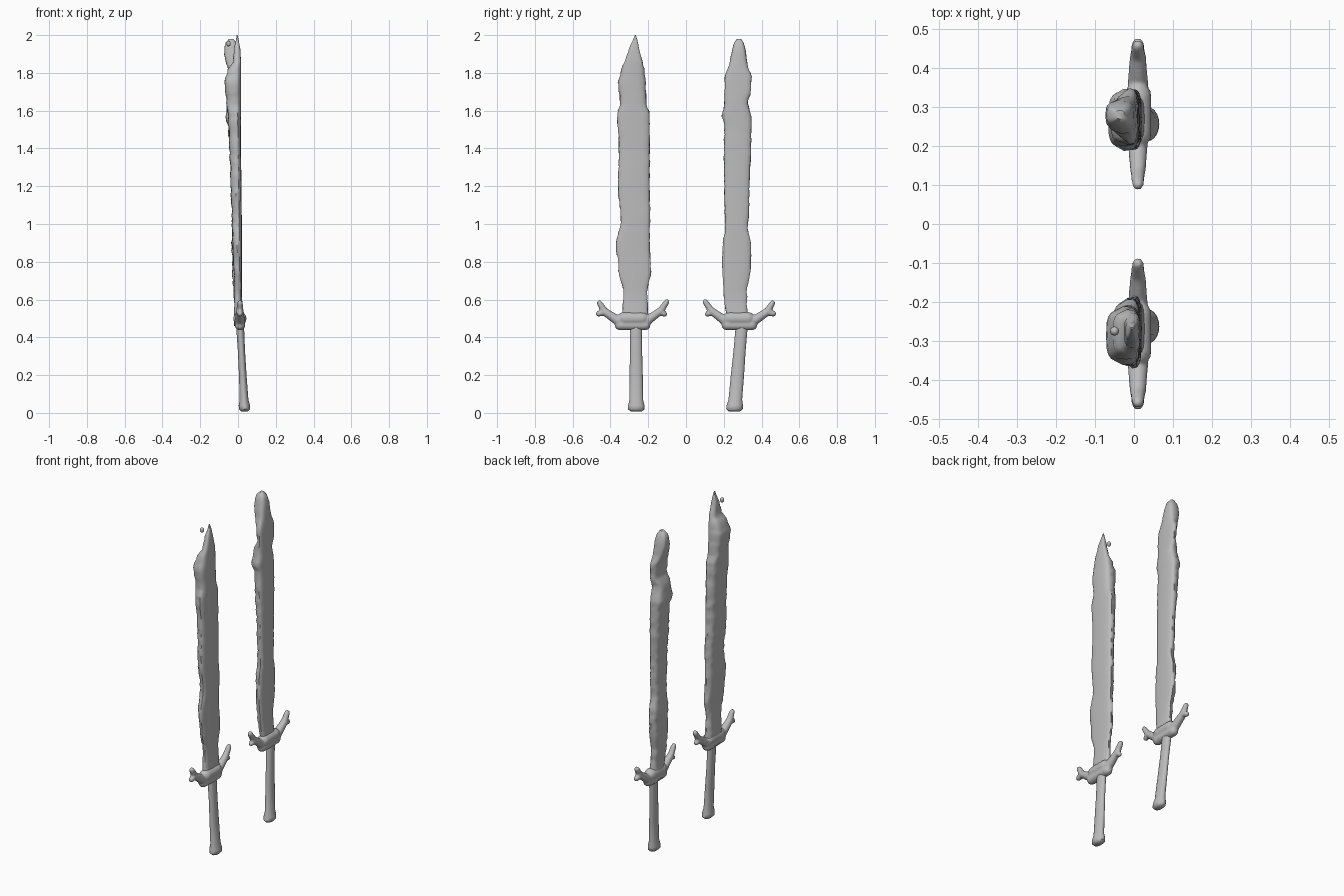
import bpy, bmesh, math, random
from mathutils import Vector

cube = bpy.data.objects.get("Cube")
if cube:
    bpy.data.objects.remove(cube, do_unlink=True)
random.seed(4)

steel = bpy.data.materials.new("worn_grey_metal")
steel.use_nodes = True
GREY = (0.5, 0.5, 0.5, 1)
steel.diffuse_color = GREY
steel.node_tree.nodes["Principled BSDF"].inputs["Base Color"].default_value = GREY


def finish(name, bm, angle=50):
    """Turn a bmesh into a named, smooth-shaded object."""
    bmesh.ops.recalc_face_normals(bm, faces=bm.faces)
    mesh = bpy.data.meshes.new(name)
    bm.to_mesh(mesh)
    bm.free()
    mesh.materials.append(steel)
    obj = bpy.data.objects.new(name, mesh)
    bpy.context.collection.objects.link(obj)
    bpy.ops.object.select_all(action='DESELECT')
    bpy.context.view_layer.objects.active = obj
    obj.select_set(True)
    bpy.ops.object.shade_smooth_by_angle(angle=math.radians(angle))
    return obj


def skin(bm, rings):
    """Bridge successive vertex rings and cap both ends."""
    rings = [[bm.verts.new(p) for p in ring] for ring in rings]
    n = len(rings[0])
    for a, b in zip(rings, rings[1:]):
        for i in range(n):
            j = (i + 1) % n
            bm.faces.new((a[i], a[j], b[j], b[i]))
    bm.faces.new(rings[0])
    bm.faces.new(rings[-1])


def oval(x, y, z, rx, ry, power=1.0, n=20):
    """Horizontal ring; a power below one squares it off."""
    ring = []
    for i in range(n):
        a = math.tau * i / n
        c, s = math.cos(a), math.sin(a)
        ring.append(Vector((x + rx * math.copysign(abs(c) ** power, c),
                            y + ry * math.copysign(abs(s) ** power, s), z)))
    return ring


def limb(bm, start, end, r0, r1):
    """Tapered round limb with ball ends."""
    start, end = Vector(start), Vector(end)
    for p, r in ((start, r0), (end, r1)):
        ball = bmesh.ops.create_icosphere(bm, subdivisions=2, radius=r)
        bmesh.ops.translate(bm, verts=ball["verts"], vec=p)
    axis = end - start
    turn = axis.to_track_quat('Z', 'Y')
    cone = bmesh.ops.create_cone(bm, cap_ends=True, segments=16, radius1=r0,
                                 radius2=r1, depth=axis.length)["verts"]
    for v in cone:
        v.co = turn @ v.co + (start + end) / 2


def blade(name, stations, chips):
    """Ragged blade: stations hold z, low y, high y, back x, front x."""
    rings = []
    for a, b in zip(stations, stations[1:]):
        steps = max(1, round((b[0] - a[0]) / 0.022))
        for k in range(steps):
            t = k / steps
            t = t * t * (3 - 2 * t) if a[0] < 1.8 else t
            z, lo, hi, back, front = (p + (q - p) * t for p, q in zip(a, b))
            z = a[0] + (b[0] - a[0]) * k / steps
            lo -= random.uniform(0, chips)
            hi += random.uniform(0, chips)
            back += random.uniform(-chips, chips)
            ring = oval((back + front) / 2, (lo + hi) / 2, z,
                        (front - back) / 2, (hi - lo) / 2, 0.6)
            # the rear face is narrower than the flat front face
            for p in ring:
                if p.x < (back + front) / 2:
                    p.y = (lo + hi) / 2 + (p.y - (lo + hi) / 2) * 0.88
            rings.append(ring)
    z, lo, hi, back, front = stations[-1]
    rings.append(oval((back + front) / 2, (lo + hi) / 2, z,
                      (front - back) / 2, (hi - lo) / 2, 0.8))
    bm = bmesh.new()
    skin(bm, rings)
    finish(name, bm)


def hilt(prefix, centre, side, foot):
    """Grip, pommel and forked guard; side mirrors the guard along y."""
    grip_y = centre - side * 0.015 if side < 0 else centre + 0.015
    bm = bmesh.new()
    profile = ((0.008, 0.018, 0.03), (0.02, 0.03, 0.044), (0.04, 0.03, 0.043),
               (0.07, 0.023, 0.036), (0.2, 0.02, 0.035), (0.33, 0.019, 0.032),
               (0.46, 0.021, 0.032))
    rings = []
    for z, rx, ry in profile:
        t = z / 0.46
        rings.append(oval(0.036 - 0.025 * t, foot + (grip_y - foot) * t, z, rx, ry))
    skin(bm, rings)
    finish(prefix + "_grip", bm)

    # guard: a stout bar with a forked prong at each end
    def at(y, z, x=0.01):
        return (x, centre + side * y, z)
    bm = bmesh.new()
    limb(bm, at(-0.07, 0.465), at(0.065, 0.465), 0.028, 0.028)
    limb(bm, at(-0.05, 0.5), at(0.05, 0.5), 0.035, 0.035)
    limb(bm, at(-0.075, 0.485), at(-0.15, 0.535), 0.027, 0.021)
    limb(bm, at(-0.15, 0.535), at(-0.178, 0.582), 0.02, 0.015)
    limb(bm, at(-0.15, 0.535), at(-0.182, 0.525), 0.019, 0.016)
    limb(bm, at(0.07, 0.485), at(0.145, 0.54), 0.026, 0.02)
    limb(bm, at(0.145, 0.54), at(0.178, 0.588), 0.019, 0.015)
    limb(bm, at(0.145, 0.535), at(0.166, 0.523), 0.019, 0.015)
    guard = finish(prefix + "_guard", bm)
    fuse = guard.modifiers.new("fuse", 'REMESH')
    fuse.mode = 'VOXEL'
    fuse.voxel_size = 0.006
    fuse.use_smooth_shade = True
    soften = guard.modifiers.new("soften", 'SMOOTH')
    soften.iterations = 4


blade("front_blade", [
    (0.46, -0.34, -0.2, -0.02, 0.03), (0.64, -0.33, -0.205, -0.02, 0.02),
    (0.75, -0.357, -0.185, -0.022, 0.02), (0.9, -0.37, -0.192, -0.028, 0.02),
    (1.02, -0.345, -0.19, -0.032, 0.02), (1.2, -0.36, -0.192, -0.038, 0.018),
    (1.4, -0.355, -0.192, -0.045, 0.016), (1.58, -0.365, -0.192, -0.055, 0.016),
    (1.64, -0.347, -0.212, -0.06, 0.016), (1.75, -0.36, -0.214, -0.07, 0.016),
    (1.82, -0.34, -0.222, -0.055, 0.016), (1.86, -0.325, -0.232, -0.025, 0.016),
    (1.93, -0.3, -0.25, -0.02, 0.012), (2.0, -0.27, -0.266, -0.008, -0.002)], 0.003)
blade("back_blade", [
    (0.46, 0.22, 0.325, -0.02, 0.03), (0.64, 0.2, 0.322, -0.022, 0.02),
    (0.75, 0.193, 0.34, -0.03, 0.02), (0.9, 0.195, 0.345, -0.034, 0.02),
    (0.97, 0.208, 0.328, -0.03, 0.02), (1.2, 0.205, 0.335, -0.035, 0.018),
    (1.4, 0.202, 0.343, -0.045, 0.016), (1.52, 0.205, 0.347, -0.055, 0.014),
    (1.57, 0.188, 0.347, -0.065, 0.014), (1.64, 0.205, 0.325, -0.06, 0.014),
    (1.71, 0.205, 0.345, -0.03, 0.012), (1.78, 0.208, 0.345, -0.035, 0.01),
    (1.85, 0.23, 0.325, -0.066, 0.006), (1.92, 0.247, 0.312, -0.073, 0.0),
    (1.96, 0.258, 0.302, -0.066, -0.01), (1.98, 0.27, 0.292, -0.048, -0.025)], 0.004)
hilt("front", -0.28, 1, -0.263)
hilt("back", 0.28, -1, 0.255)

# loose chip beside the front blade tip
bm = bmesh.new()
bmesh.ops.create_icosphere(bm, subdivisions=2, radius=0.012)
for v in bm.verts:
    v.co = Vector((v.co.x - 0.05, v.co.y - 0.275, v.co.z * 1.3 + 1.955))
finish("loose_chip", bm)
